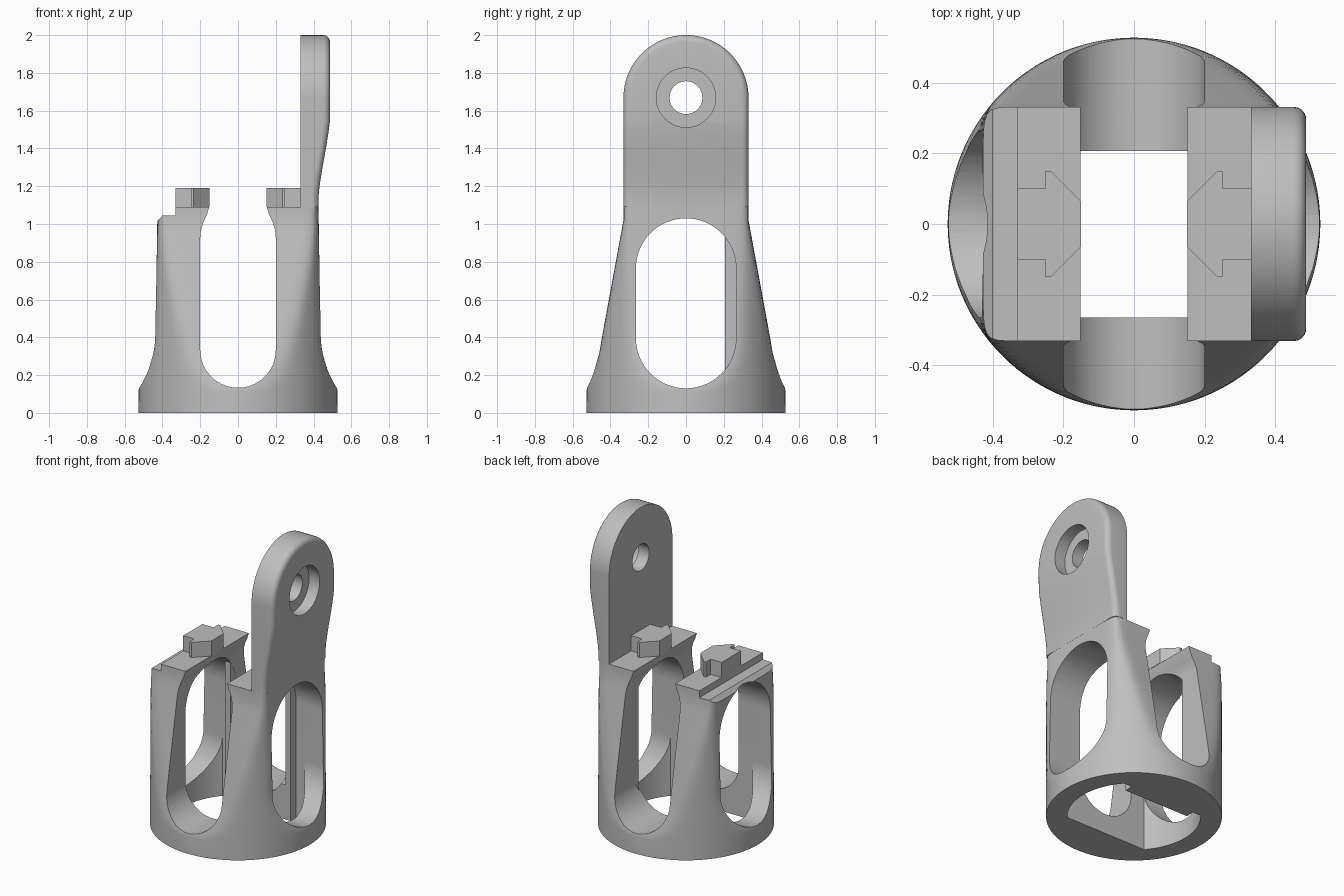
import bpy, bmesh
from math import sin, cos, pi, sqrt
from mathutils import Vector

if "Cube" in bpy.data.objects:
    bpy.data.objects.remove(bpy.data.objects["Cube"])

grey = bpy.data.materials.new("plain_grey")
grey.use_nodes = True
grey.diffuse_color = (0.52, 0.52, 0.52, 1)
grey.node_tree.nodes["Principled BSDF"].inputs["Base Color"].default_value = (0.52, 0.52, 0.52, 1)


def add_object(name, bm):
    bmesh.ops.recalc_face_normals(bm, faces=bm.faces)
    mesh = bpy.data.meshes.new(name)
    bm.to_mesh(mesh)
    bm.free()
    mesh.materials.append(grey)
    obj = bpy.data.objects.new(name, mesh)
    bpy.context.collection.objects.link(obj)
    return obj


def stack(rings):
    """Skin a list of matching closed rings and cap both ends."""
    bm = bmesh.new()
    loops = [[bm.verts.new(p) for p in ring] for ring in rings]
    n = len(loops[0])
    for a, b in zip(loops, loops[1:]):
        for i in range(n):
            j = (i + 1) % n
            bm.faces.new((a[i], a[j], b[j], b[i]))
    bm.faces.new(loops[0])
    bm.faces.new(loops[-1])
    return bm


def prism(name, pts, axis, lo, hi):
    """Extrude a flat outline along an axis (0 = x, 1 = y, 2 = z)."""
    def place(p, h):
        v = list(p)
        v.insert(axis, h)
        return v
    return add_object(name, stack([[place(p, h) for p in pts] for h in (lo, hi)]))


def arc(cx, cy, r, start, end, n):
    return [(cx + r * cos(start + (end - start) * i / n),
             cy + r * sin(start + (end - start) * i / n)) for i in range(n + 1)]


def carve(target, cutter, operation="DIFFERENCE"):
    mod = target.modifiers.new("carve", "BOOLEAN")
    mod.operation, mod.solver, mod.object = operation, "EXACT", cutter
    bpy.context.view_layer.objects.active = target
    bpy.ops.object.modifier_apply(modifier=mod.name)
    bpy.data.objects.remove(cutter)


def smooth(obj):
    bpy.ops.object.select_all(action="DESELECT")
    obj.select_set(True)
    bpy.context.view_layer.objects.active = obj
    bpy.ops.object.shade_smooth_by_angle(angle=0.5)


# Body shell: round foot blending into a narrower rounded block
R, P, SIDES = 0.527, 40, 192


def body_ring(z, a, b):
    ring = []
    for i in range(SIDES):
        t = 2 * pi * (i + 0.5) / SIDES
        r = (R ** -P + (abs(cos(t)) / a) ** P + (abs(sin(t)) / b) ** P) ** (-1 / P)
        ring.append((r * cos(t), r * sin(t), z))
    return ring


levels = [(0, 0.6, 0.6), (0.115, 0.57, 0.57), (0.13, 0.55, 0.55), (0.16, 0.52, 0.522),
          (0.19, 0.5, 0.505), (0.26, 0.472, 0.48), (0.32, 0.453, 0.46), (0.38, 0.443, 0.449)]
for i in range(1, 11):
    f = i / 10
    levels.append((0.38 + 0.64 * f, 0.443 - 0.016 * f, 0.449 - 0.118 * f))
levels.append((1.2, 0.423, 0.331))
body = add_object("slotted_body", stack([body_ring(*lv) for lv in levels]))

# Front slot with lips near the top, and stepped leg tops
lip = [(0.152, 1.09), (0.165, 1.05), (0.183, 1.01), (0.196, 0.97), (0.2, 0.93)]
left_leg = [(0.7, -0.1), (0.7, 1.09)] + lip
right_leg = [(0.7, -0.1), (0.7, 1.01), (0.433, 1.01), (0.4, 1.045), (0.33, 1.045), (0.33, 1.09)] + lip
slot = arc(0, 0.333, 0.2, 0, -pi, 31)
outline = left_leg + slot + [(-x, z) for x, z in right_leg[::-1]]
carve(body, prism("slot_profile", outline, 1, -0.7, 0.7), "INTERSECT")

# Side windows through both legs
W, FIN, FLAT = 0.265, 0.24, 0.207
window = arc(0, 0.765, W, 0, pi, 32) + arc(0, 0.395, W, pi, 2 * pi, 32)
carve(body, prism("window_cutter", window, 0, -0.7, 0.7))

# Round socket under the body, flattened front and back
C = 0.4
corner = sqrt(C * C - W * W)
wall = [p for p in arc(0, 0, C, -pi / 2, pi / 2, 48) if abs(p[1]) < W - 0.005]
right_half = [(corner, -W)] + wall + [(corner, W), (FIN, W), (FIN, FLAT)]
left_half = [(-FIN, FLAT), (-FIN, W), (-corner, W)] + [(-x, y) for x, y in wall[::-1]] + [(-corner, -W)]
carve(body, prism("socket_cutter", right_half + left_half, 2, -0.1, 0.4))
smooth(body)

# Thin fins narrowing the back of each window beside the slot
for s, name in ((1, "left_fin"), (-1, "right_fin")):
    prism(name, [(s * x, y) for x, y in ((0.201, FLAT), (FIN, FLAT), (FIN, 0.275), (0.201, 0.275))],
          2, 0.01, 0.97)

# Tall mounting tab: round-topped plate with a soft outer edge
T, TOP, E = 0.331, 1.669, 0.035


def tab_ring(x, r):
    return [(x, y, z) for y, z in [(r, 1.09)] + arc(0, TOP, r, 0, pi, 48) + [(-r, 1.09)]]


rings = [tab_ring(0.331, T)]
for i in range(7):
    a = i / 6 * pi / 2
    rings.append(tab_ring(0.487 - E + E * sin(a), T - E + E * cos(a)))
bm = stack(rings)
for z in (1.14, 1.18, 1.23, 1.3, 1.4, 1.47, 1.5, 1.54):
    bmesh.ops.bisect_plane(bm, geom=bm.verts[:] + bm.edges[:] + bm.faces[:],
                           plane_co=Vector((0, 0, z)), plane_no=Vector((0, 0, 1)))
for v in bm.verts:
    if v.co.x > 0.4:
        t = min(max((1.55 - v.co.z) / 0.4, 0), 1)
        v.co.x -= 0.061 * (0.65 * t + 0.35 * t * t * (3 - 2 * t))
tab = add_object("mounting_tab", bm)

# Bolt hole with a counterbore on the outside
carve(tab, prism("hole_cutter", arc(0, TOP, 0.087, 0, 2 * pi, 48)[:-1], 0, 0.2, 0.6))
carve(tab, prism("counterbore_cutter", arc(0, TOP, 0.157, 0, 2 * pi, 64)[:-1], 0, 0.41, 0.6))
smooth(tab)

# Arrow-shaped locating keys on the leg tops
half = [(0.331, 0.1), (0.25, 0.1), (0.25, 0.15), (0.235, 0.15), (0.15, 0.065)]
key = half + [(x, -y) for x, y in half[::-1]]
for s, name in ((1, "left_key"), (-1, "right_key")):
    prism(name, [(s * x, y) for x, y in key], 2, 1.09, 1.19)
